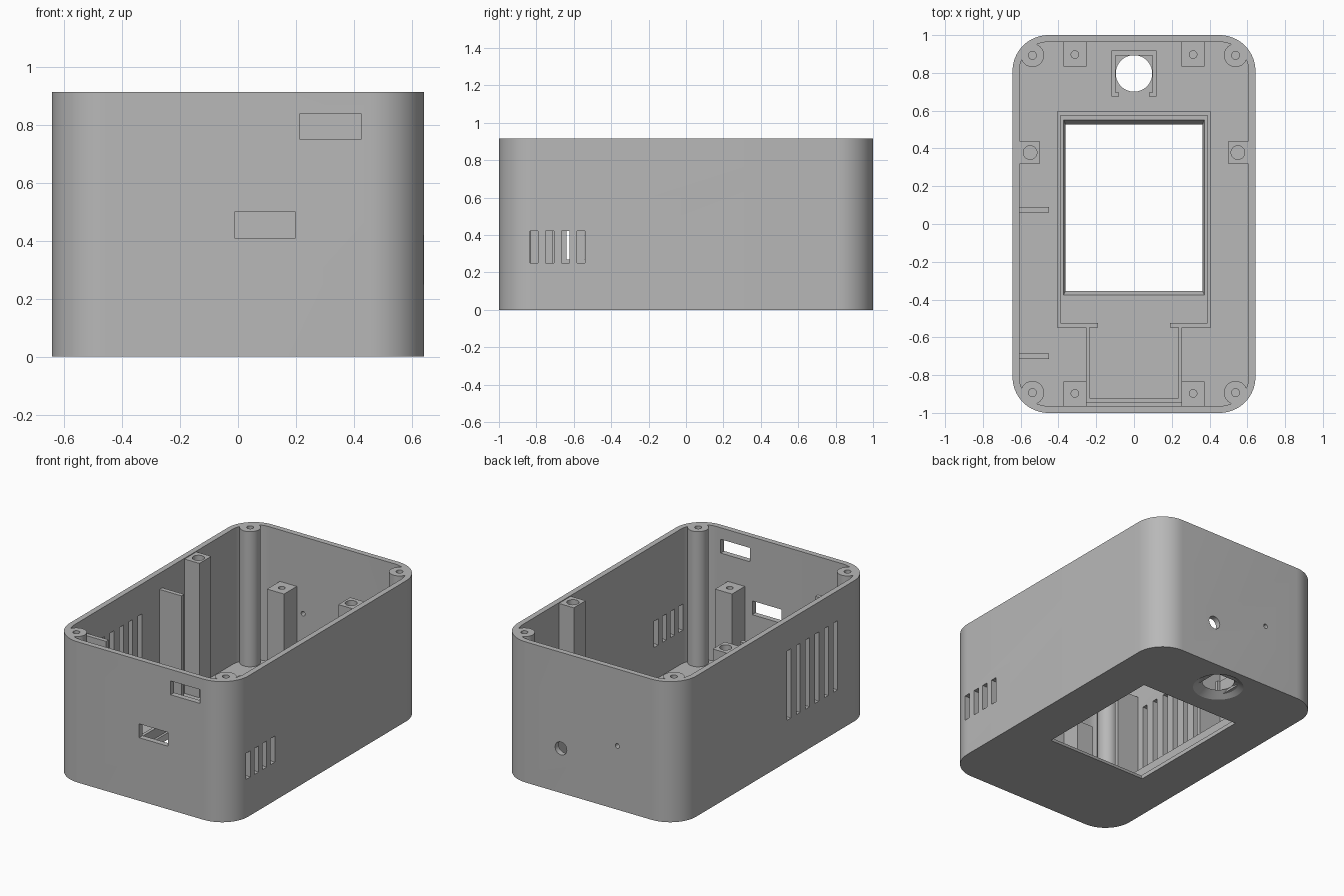
import bpy, bmesh, math
from mathutils import Matrix, Vector

if "Cube" in bpy.data.objects:
    bpy.data.objects.remove(bpy.data.objects["Cube"], do_unlink=True)

HEIGHT, WALL, FLOOR = 0.915, 0.036, 0.036
HALF_X, HALF_Y = 0.643, 1.0

grey = bpy.data.materials.new("plain grey plastic")
grey.use_nodes = True
grey.diffuse_color = (0.48, 0.48, 0.48, 1)
grey.node_tree.nodes["Principled BSDF"].inputs["Base Color"].default_value = (0.48, 0.48, 0.48, 1)


def box(bm, x0, x1, y0, y1, z0, z1):
    size = Matrix.Diagonal((x1 - x0, y1 - y0, z1 - z0, 1))
    centre = Vector((x0 + x1, y0 + y1, z0 + z1)) / 2
    return bmesh.ops.create_cube(bm, size=1, matrix=Matrix.Translation(centre) @ size)["verts"]


def cylinder(bm, centre, r, depth, top_r=None, axis="Z", sides=32):
    turn = Matrix.Rotation(math.pi / 2, 4, "X") if axis == "Y" else Matrix()
    bmesh.ops.create_cone(bm, cap_ends=True, segments=sides, radius1=r,
                          radius2=r if top_r is None else top_r, depth=depth,
                          matrix=Matrix.Translation(centre) @ turn)


def rounded_block(bm, hx, hy, r, z0, z1, steps=16):
    ring = []
    for q, (sx, sy) in enumerate([(1, 1), (-1, 1), (-1, -1), (1, -1)]):
        for i in range(steps + 1):
            a = math.pi / 2 * (q + i / steps)
            ring.append(bm.verts.new((sx * (hx - r) + r * math.cos(a),
                                      sy * (hy - r) + r * math.sin(a), z0)))
    face = bm.faces.new(ring)
    top = bmesh.ops.extrude_face_region(bm, geom=[face])["geom"]
    verts = [v for v in top if isinstance(v, bmesh.types.BMVert)]
    bmesh.ops.translate(bm, verts=verts, vec=(0, 0, z1 - z0))


def finish(name, bm):
    bmesh.ops.recalc_face_normals(bm, faces=bm.faces)
    mesh = bpy.data.meshes.new(name)
    bm.to_mesh(mesh)
    bm.free()
    mesh.materials.append(grey)
    obj = bpy.data.objects.new(name, mesh)
    bpy.context.collection.objects.link(obj)
    return obj


def activate(obj):
    bpy.ops.object.select_all(action="DESELECT")
    obj.select_set(True)
    bpy.context.view_layer.objects.active = obj


def cut(obj, bm):
    cutter = finish("cutter", bm)
    cutter.hide_render = True
    mod = obj.modifiers.new("cut", "BOOLEAN")
    mod.operation, mod.solver, mod.object = "DIFFERENCE", "EXACT", cutter
    activate(obj)
    bpy.ops.object.modifier_apply(modifier=mod.name)
    bpy.data.objects.remove(cutter, do_unlink=True)


def smooth(obj):
    activate(obj)
    bpy.ops.object.shade_smooth_by_angle(angle=math.radians(30))


# Hollow case, open at the top
bm = bmesh.new()
rounded_block(bm, HALF_X, HALF_Y, 0.19, 0, HEIGHT)
case = finish("case_shell", bm)
bm = bmesh.new()
rounded_block(bm, HALF_X - WALL, HALF_Y - WALL, 0.155, FLOOR, HEIGHT + 0.1)
cut(case, bm)

# Openings through walls and floor
bm = bmesh.new()
for x, z in ((0.215, 0.75), (-0.012, 0.41)):                 # front ports
    box(bm, x, x + 0.21, -1.05, -0.93, z, z + 0.09)
for i in range(4):                                           # short vents
    y = -0.834 + i * 0.084
    box(bm, 0.59, 0.7, y, y + 0.043, 0.25, 0.42)
for i in range(6):                                           # tall vents
    y = -0.16 - i * 0.096
    box(bm, -0.7, -0.59, y, y + 0.04, 0.27, 0.72)
cylinder(bm, (0.2, 0.98, 0.29), 0.042, 0.14, axis="Y")       # rear holes
cylinder(bm, (-0.206, 0.98, 0.414), 0.015, 0.14, axis="Y")
cylinder(bm, (0, 0.797, FLOOR / 2), 0.155, FLOOR + 0.002, top_r=0.095, sides=48)
window = box(bm, -0.362, 0.362, -0.353, 0.526, -0.001, FLOOR + 0.001)
for v in window:                                             # sloped window edge
    if v.co.z > 0.01:
        v.co.x *= 1.03
        v.co.y += 0.024 if v.co.y > 0 else -0.024
cut(case, bm)
smooth(case)

# Screw posts in the corners, along the ends and at the sides
for sx, side in ((1, "left"), (-1, "right")):
    for sy, end in ((1, "rear"), (-1, "front")):
        x, y = sx * 0.538, sy * 0.893
        bm = bmesh.new()
        cylinder(bm, (x, y, (HEIGHT + 0.02) / 2), 0.062, HEIGHT - 0.02)
        post = finish(f"corner_post_{end}_{side}", bm)
        bm = bmesh.new()
        cylinder(bm, (x, y, HEIGHT), 0.021, 0.4)
        cut(post, bm)
        smooth(post)

        x, y = sx * 0.313, sy * 0.9
        bm = bmesh.new()
        box(bm, x - 0.061, x + 0.061, y - 0.067, y + 0.067, 0.02, 0.58)
        post = finish(f"end_post_{end}_{side}", bm)
        bm = bmesh.new()
        cylinder(bm, (x, sy * 0.897, 0.58), 0.02, 0.3)
        cut(post, bm)
        smooth(post)

    x, y = sx * 0.555, 0.378
    bm = bmesh.new()
    box(bm, x - 0.055, x + 0.055, y - 0.061, y + 0.061, 0.02, 0.91)
    post = finish(f"side_post_{side}", bm)
    bm = bmesh.new()
    cylinder(bm, (sx * 0.55, y, 0.91), 0.036, 0.3)
    cut(post, bm)
    smooth(post)

# Thin board guides on the right wall
for name, y in (("rear", 0.075), ("front", -0.7)):
    bm = bmesh.new()
    box(bm, -0.615, -0.45, y - 0.014, y + 0.014, 0.02, 0.81)
    finish(f"board_guide_{name}", bm)

# Low rim around the screen, open in the middle at the front
bm = bmesh.new()
RIM = 0.1
box(bm, -0.408, 0.408, 0.574, 0.595, 0.02, RIM)
for s in (-1, 1):
    a, b = sorted((s * 0.388, s * 0.408))
    box(bm, a, b, -0.547, 0.574, 0.02, RIM)
    a, b = sorted((s * 0.19, s * 0.388))
    box(bm, a, b, -0.547, -0.525, 0.02, RIM)
finish("screen_rim", bm)

# Small tray in front of the screen
bm = bmesh.new()
box(bm, -0.254, 0.254, -0.945, -0.922, 0.02, RIM)
box(bm, 0.236, 0.254, -0.922, -0.547, 0.02, RIM)
box(bm, -0.254, -0.236, -0.922, -0.547, 0.02, RIM)
finish("tray_rim", bm)

# Bracket around the round opening
bm = bmesh.new()
box(bm, -0.12, 0.12, 0.893, 0.918, 0.02, 0.12)
for s in (-1, 1):
    a, b = sorted((s * 0.097, s * 0.12))
    box(bm, a, b, 0.675, 0.893, 0.02, 0.12)
    a, b = sorted((s * 0.08, s * 0.097))
    box(bm, a, b, 0.675, 0.697, 0.02, 0.12)
finish("sensor_bracket", bm)
